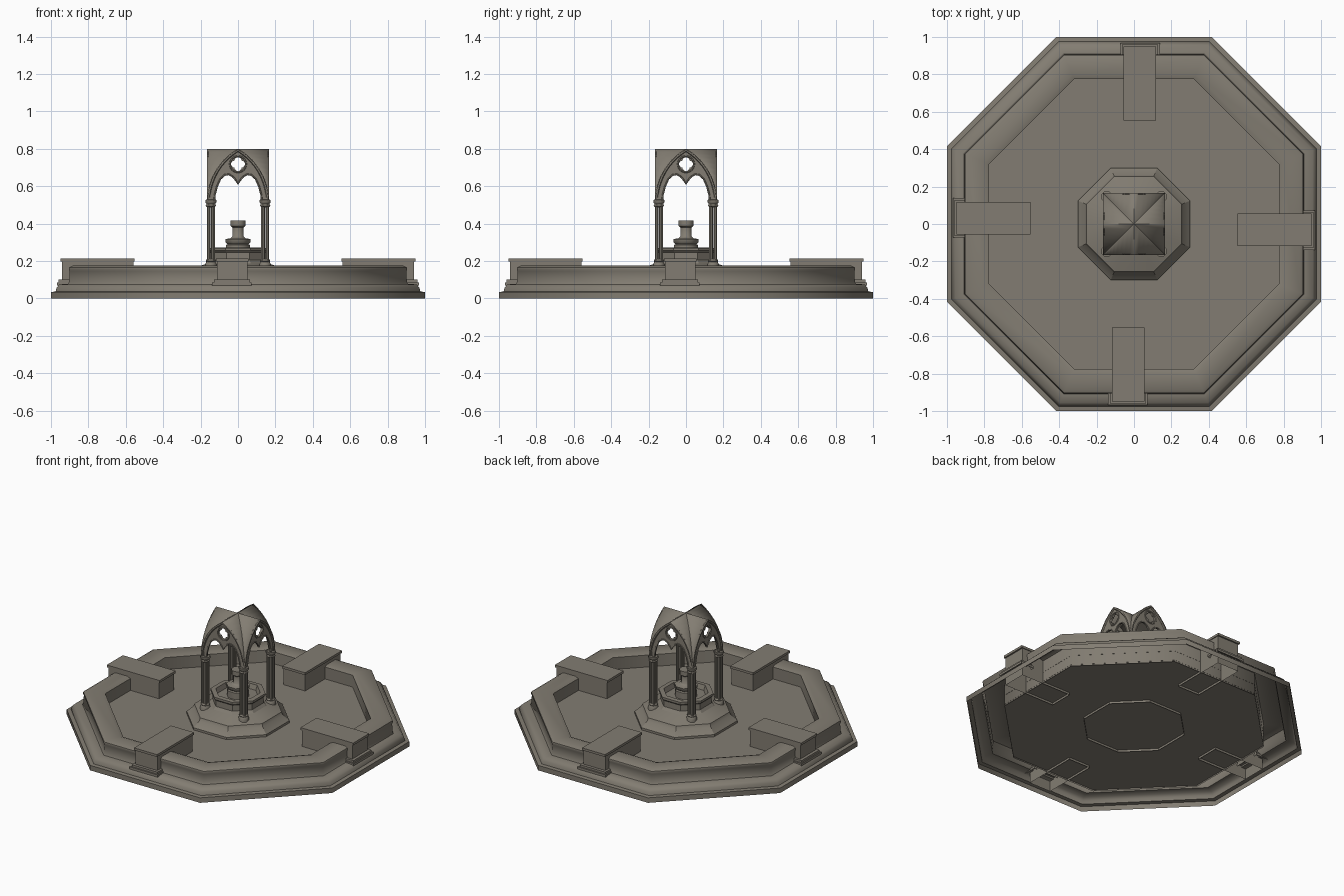
import bpy, bmesh, math
from mathutils import Matrix, Vector

if "Cube" in bpy.data.objects:
    bpy.data.objects.remove(bpy.data.objects["Cube"])

stone = bpy.data.materials.new("weathered stone")
stone.diffuse_color = (0.225, 0.204, 0.168, 1)
stone.use_nodes = True
stone.node_tree.nodes["Principled BSDF"].inputs["Base Color"].default_value = stone.diffuse_color


def finish(name, bm, angle=50, recalc=True):
    if recalc:
        bmesh.ops.recalc_face_normals(bm, faces=bm.faces)
    me = bpy.data.meshes.new(name)
    bm.to_mesh(me)
    bm.free()
    ob = bpy.data.objects.new(name, me)
    bpy.context.collection.objects.link(ob)
    me.materials.append(stone)
    bpy.ops.object.select_all(action='DESELECT')
    ob.select_set(True)
    bpy.context.view_layer.objects.active = ob
    bpy.ops.object.shade_smooth_by_angle(angle=math.radians(angle))
    return ob


def lathe(bm, profile, sides=8, cx=0, cy=0):
    """Revolve (apothem, z) points; flats face the axes."""
    k = 1 / math.cos(math.pi / sides)
    rings = []
    for a, z in profile:
        rings.append([bm.verts.new((cx + a * k * math.cos((i + .5) * math.tau / sides),
                                    cy + a * k * math.sin((i + .5) * math.tau / sides), z))
                      for i in range(sides)])
    for r, s in zip(rings, rings[1:]):
        for i in range(sides):
            j = (i + 1) % sides
            bm.faces.new((r[i], r[j], s[j], s[i]))
    return rings


def box(bm, x0, x1, y0, y1, z0, z1, open_bottom=False):
    m = Matrix.Translation(((x0 + x1) / 2, (y0 + y1) / 2, (z0 + z1) / 2)) @ \
        Matrix.Diagonal((x1 - x0, y1 - y0, z1 - z0, 1))
    vs = bmesh.ops.create_cube(bm, size=1, matrix=m)['verts']
    if open_bottom:
        low = [f for f in {f for v in vs for f in v.link_faces}
               if all(abs(v.co.z - z0) < 1e-5 for v in f.verts)]
        bmesh.ops.delete(bm, geom=low, context='FACES_ONLY')


def spin4(ob):
    """Rotational copies of one side onto the other three."""
    for k in range(1, 4):
        c = ob.copy()
        c.data = ob.data.copy()
        c.data.transform(Matrix.Rotation(k * math.pi / 2, 4, 'Z'))
        c.name = f"{ob.name}_{k + 1}"
        bpy.context.collection.objects.link(c)


# octagonal basin wall with stepped foot and rim
bm = bmesh.new()
lathe(bm, [(1, 0), (1, .034), (.975, .037), (.97, .058), (.955, .075), (.908, .078), (.903, .09),
           (.9, .145), (.905, .155), (.903, .166), (.885, .175), (.8, .175), (.775, .166),
           (.775, .01)])
finish("basin_wall", bm, recalc=False)

# water level and basin floor below it
for name, z in (("water_level", .085), ("basin_floor", .02)):
    bm = bmesh.new()
    bm.faces.new(lathe(bm, [(.776, z)])[0])
    finish(name, bm, recalc=False)

# four blocks straddling the wall
bm = bmesh.new()
box(bm, -.113, .05, -.94, -.56, .005, .2, True)
box(bm, -.118, .055, -.95, -.553, .197, .213)
box(bm, -.128, .065, -.96, -.875, .075, .1, True)
box(bm, -.138, .073, -.968, -.87, .07, .086, True)
spin4(finish("wall_block", bm, 30))

# stepped pedestal and the small raised bowl
bm = bmesh.new()
r = lathe(bm, [(.3, .005), (.3, .1), (.262, .135), (.255, .155), (.2, .175), (.165, .187), (.15, .205),
               (.15, .245), (.16, .255), (.16, .27), (.13, .272), (.12, .24)])
bm.faces.new(r[-1])
finish("pedestal", bm, 30, recalc=False)

# centre spout
bm = bmesh.new()
r = lathe(bm, [(.065, .24), (.065, .285), (.055, .29), (.066, .3), (.068, .317), (.04, .322),
               (.03, .332), (.03, .38), (.04, .388), (.04, .418)])
bm.faces.new(r[-1])
finish("centre_spout", bm, recalc=False)

# clustered columns with base and capital
C = .145
bm = bmesh.new()
for dx, dy in ((.011, .011), (-.011, .011), (.011, -.011), (-.011, -.011)):
    lathe(bm, [(.01, .16), (.01, .53)], 8, C + dx, C + dy)
for prof in ([(.03, .15), (.03, .185), (.024, .195), (.028, .2), (.022, .21), (0.001, .21)],
             [(.001, .485), (.02, .487), (.028, .495), (.023, .505), (.03, .515), (.03, .527), (.001, .532)]):
    lathe(bm, prof, 8, C, C)
spin4(finish("column", bm, 40))

# canopy: two crossing pointed barrels
H, SPRING, R = .165, .52, .32


def arch(x):
    return SPRING + math.sqrt(max(0, R * R - (abs(x) + R - H) ** 2))


N = 10
xs = [H * math.sin(i / N * math.pi / 2) for i in range(-N, N + 1)]
bm = bmesh.new()
for k in range(4):
    rot = Matrix.Rotation(k * math.pi / 2, 3, 'Z')
    outer = [bm.verts.new(rot @ Vector((x, -H, arch(x)))) for x in xs]
    inner = [bm.verts.new(rot @ Vector((x, -abs(x), arch(x)))) for x in xs]
    for i in range(2 * N):
        bm.faces.new((outer[i], outer[i + 1], inner[i + 1], inner[i]))
bmesh.ops.remove_doubles(bm, verts=bm.verts, dist=1e-4)
bmesh.ops.dissolve_degenerate(bm, edges=bm.edges, dist=1e-5)
vault = finish("canopy_vault", bm, 35)
if sum(f.normal.z for f in vault.data.polygons) < 0:
    vault.data.flip_normals()
m = vault.modifiers.new("thickness", 'SOLIDIFY')
m.thickness = .008
m.offset = -1


def curve_mesh(name, splines, y, extrude=0, bevel=0, cyclic=True):
    """Curve in the front plane, turned into a mesh."""
    cu = bpy.data.curves.new(name, 'CURVE')
    cu.dimensions = '2D' if extrude else '3D'
    if extrude:
        cu.fill_mode = 'BOTH'
    cu.extrude, cu.bevel_depth, cu.bevel_resolution = extrude, bevel, 1
    for pts in splines:
        s = cu.splines.new('POLY')
        s.points.add(len(pts) - 1)
        for p, (x, z) in zip(s.points, pts):
            p.co = (x, z, 0, 1)
        s.use_cyclic_u = cyclic
    tmp = bpy.data.objects.new(name + "_tmp", cu)
    bpy.context.collection.objects.link(tmp)
    dg = bpy.context.evaluated_depsgraph_get()
    me = bpy.data.meshes.new_from_object(tmp.evaluated_get(dg))
    bpy.data.objects.remove(tmp)
    me.transform(Matrix.Translation((0, y, 0)) @ Matrix.Rotation(math.pi / 2, 4, 'X'))
    bm = bmesh.new()
    bm.from_mesh(me)
    spin4(finish(name, bm, 35))


# tracery panels: pointed outline, twin-lobed opening, four-lobed eye
half = [(.128, .515), (.124, .555), (.112, .6), (.094, .64), (.072, .66), (.05, .664), (.028, .652), (.012, .633)]
lobes = half + [(0, .612)] + [(-x, z) for x, z in reversed(half)]
outline = [(x, arch(x) - .004) for x in xs] + lobes
eye = []
for i in range(40):
    t = i * math.tau / 40
    r = .027 + .01 * abs(math.cos(2 * t))
    eye.append((r * math.cos(t), .718 + r * math.sin(t)))
curve_mesh("tracery_panel", [outline, eye], -.152, extrude=.007)

# mouldings round the arch, the lobes and the eye
curve_mesh("arch_moulding", [[(x * .96, arch(x) - .008) for x in xs]], -.16, bevel=.008, cyclic=False)
curve_mesh("lobe_moulding", [lobes], -.158, bevel=.005, cyclic=False)
curve_mesh("eye_moulding", [[(.043 * math.cos(i * math.tau / 24), .718 + .043 * math.sin(i * math.tau / 24))
                             for i in range(24)]], -.158, bevel=.005)
